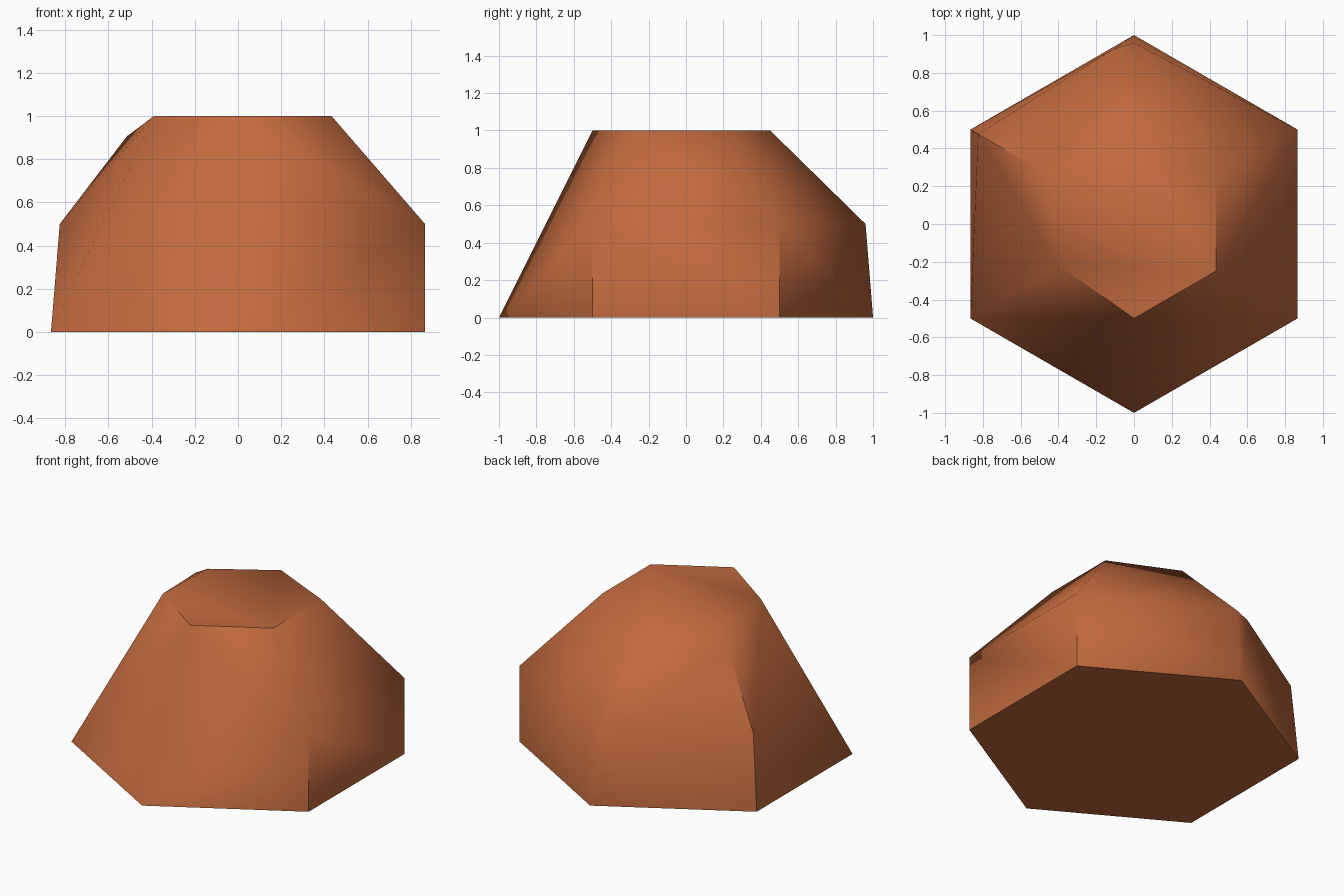
import bpy, bmesh, math

if "Cube" in bpy.data.objects:
    bpy.data.objects.remove(bpy.data.objects["Cube"])

# Corner profiles (radius, height) of the hexagonal hill, by corner angle in degrees
corners = {
    30: [(1, 0), (1, 0.5), (0.5, 1)],
    90: [(1, 0), (0.96, 0.5), (0.45, 1)],
    150: [(1, 0), (0.953, 0.5), (0.595, 0.905), (0.43, 1)],
    210: [(1, 0), (0.45, 1)],
    270: [(1, 0), (0.5, 1)],
    330: [(1, 0), (1, 0.5), (0.5, 1)],
}

bm = bmesh.new()
for deg, profile in corners.items():
    a = math.radians(deg)
    for r, z in profile:
        bm.verts.new((r * math.cos(a), r * math.sin(a), z))
# Slight bulge beside the rear corner
bm.verts.new((-0.11, 0.925, 0.49))

# Skin the profiles into one closed convex rock
bmesh.ops.convex_hull(bm, input=bm.verts[:])
bmesh.ops.recalc_face_normals(bm, faces=bm.faces[:])

mesh = bpy.data.meshes.new("hex_rock")
bm.to_mesh(mesh)
bm.free()
rock = bpy.data.objects.new("hex_rock", mesh)
bpy.context.collection.objects.link(rock)

# Terracotta colour
mat = bpy.data.materials.new("terracotta")
mat.diffuse_color = (0.53, 0.142, 0.047, 1)
mat.use_nodes = True
mat.node_tree.nodes["Principled BSDF"].inputs["Base Color"].default_value = mat.diffuse_color
mesh.materials.append(mat)

# Smooth slopes, sharp rim and base
bpy.context.view_layer.objects.active = rock
rock.select_set(True)
bpy.ops.object.shade_smooth_by_angle(angle=math.radians(48))
